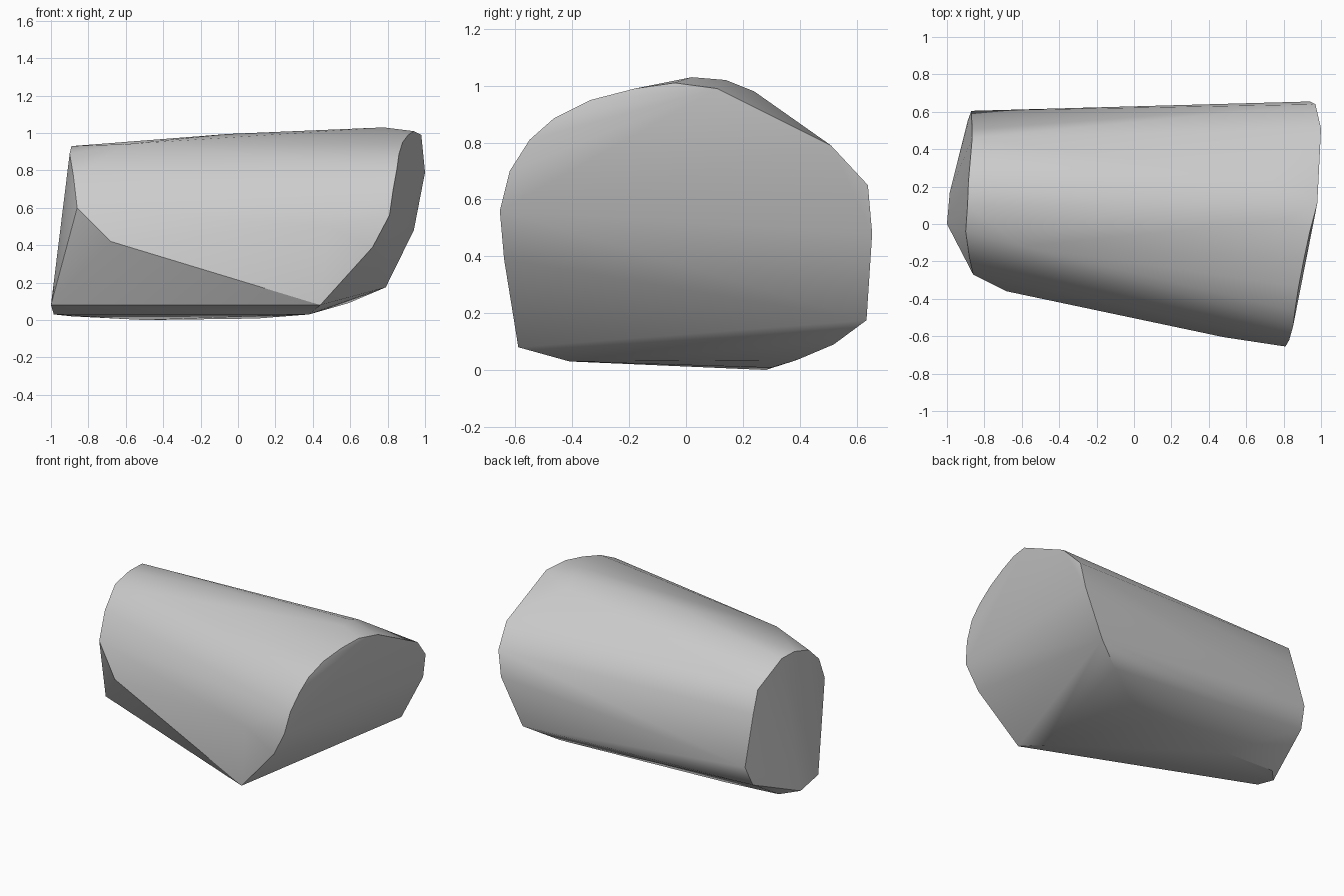
import bpy
import bmesh
import math

default_cube = bpy.data.objects.get("Cube")
if default_cube:
    bpy.data.objects.remove(default_cube, do_unlink=True)


def make_material(name, colour):
    material = bpy.data.materials.new(name)
    material.use_nodes = True
    material.diffuse_color = colour
    material.node_tree.nodes["Principled BSDF"].inputs["Base Color"].default_value = colour
    return material


def build_hull(name, outlines, material, sharp_angle):
    """Wrap a tight convex skin around the given outlines."""
    bm = bmesh.new()
    for outline in outlines:
        for point in outline:
            bm.verts.new(point)
    result = bmesh.ops.convex_hull(bm, input=bm.verts[:])
    unused = {v for v in result["geom_interior"] + result["geom_unused"]
              if isinstance(v, bmesh.types.BMVert)}
    bmesh.ops.delete(bm, geom=list(unused), context="VERTS")
    bmesh.ops.recalc_face_normals(bm, faces=bm.faces[:])
    mesh = bpy.data.meshes.new(name)
    bm.to_mesh(mesh)
    bm.free()
    mesh.materials.append(material)
    body = bpy.data.objects.new(name, mesh)
    bpy.context.scene.collection.objects.link(body)
    bpy.ops.object.select_all(action="DESELECT")
    body.select_set(True)
    bpy.context.view_layer.objects.active = body
    bpy.ops.object.shade_smooth_by_angle(angle=math.radians(sharp_angle))
    return body


# Wide slanted end, from the front bottom corner over the top to the back
wide_end = [
    (.44, -.59, .08), (.72, -.64, .39), (.81, -.655, .56), (.83, -.62, .7),
    (.85, -.55, .81), (.86, -.465, .885), (.88, -.335, .95), (.91, -.18, .99),
    (.94, -.04, 1.01), (.98, .11, .99), (1, .51, .79), (.97, .64, .65),
    (.94, .655, .48), (.79, .635, .175),
]

# Narrow end, from the bottom corner over the top to the back
narrow_end = [
    (-1, 0, .08), (-.86, -.27, .6), (-.88, -.18, .77), (-.9, -.04, .89),
    (-.89, .1, .93), (-.885, .23, .93), (-.865, .46, .8), (-.865, .51, .65),
    (-.87, .605, .325), (-.89, .55, .19), (-.985, .17, .03),
]

# Gentle swelling along the crown, front and underside
crown = [(.78, .02, 1.03), (.76, .14, 1.02), (.74, .24, .98),
         (-.05, .1, .995), (-.6, -.12, .94)]
front_swell = [(-.68, -.36, .42), (.48, -.605, .5)]
underside = [(.38, -.41, .03), (.59, .52, .09), (.38, .39, .035),
             (.1, .3, .008), (-.5, .28, 0), (-.89, .27, .02)]

stone_grey = make_material("stone_grey", (.6, .6, .6, 1))
build_hull("tapered_block", [wide_end, narrow_end, crown, front_swell, underside],
           stone_grey, 30)
